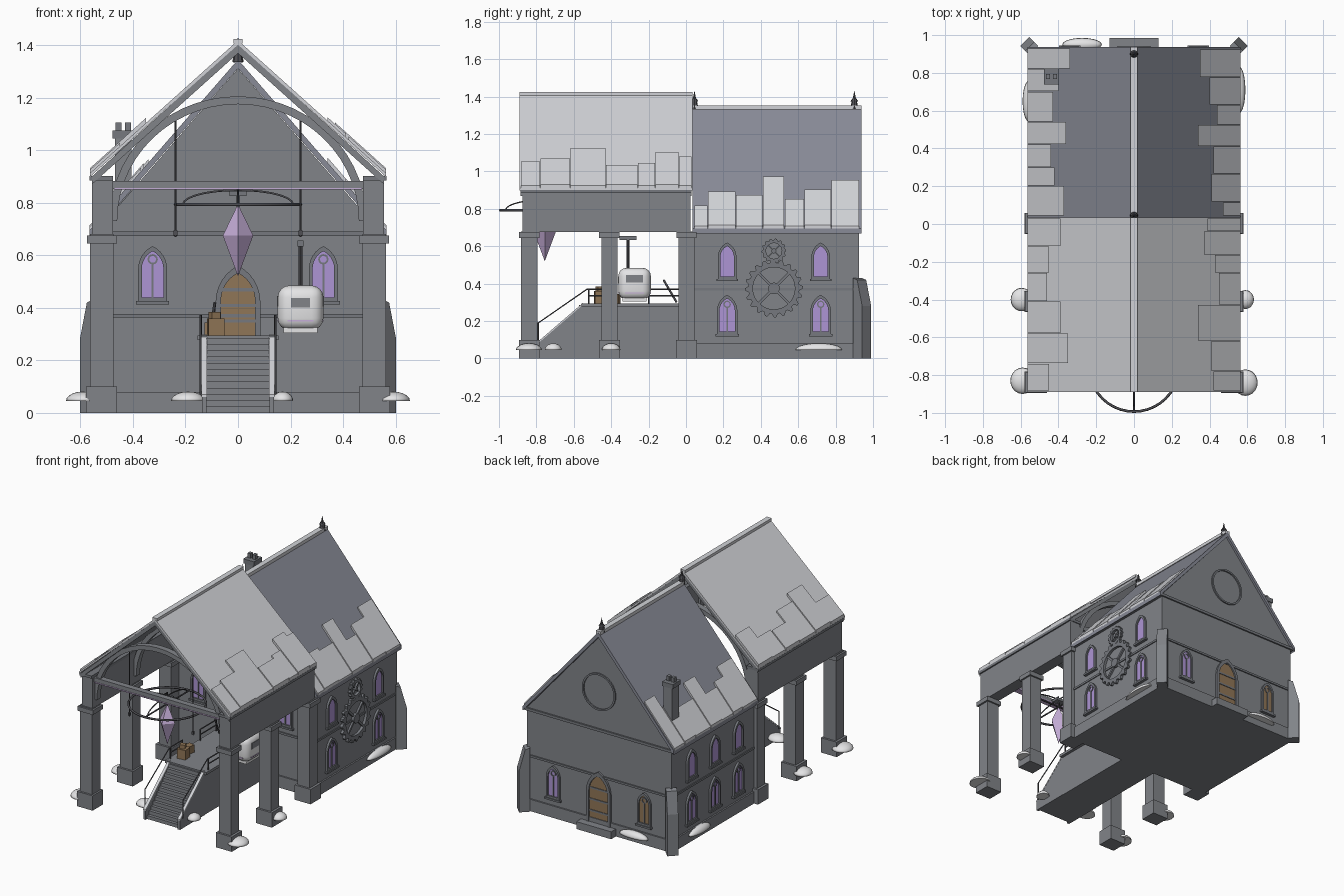
import bpy, bmesh
from math import pi, sin, cos, atan2
from mathutils import Vector

if "Cube" in bpy.data.objects:
    bpy.data.objects.remove(bpy.data.objects["Cube"])


def material(name, r, g, b):
    m = bpy.data.materials.new(name)
    m.use_nodes = True
    m.diffuse_color = (r, g, b, 1)
    m.node_tree.nodes["Principled BSDF"].inputs["Base Color"].default_value = (r, g, b, 1)
    return m


STONE = material("grey stone", .22, .23, .25)
TRIM = material("dark stone trim", .18, .19, .21)
SLATE = material("slate", .25, .26, .31)
FROST = material("frosted roof", .64, .65, .68)
SNOW = material("snow white", .78, .78, .79)
GLASS = material("purple glass", .42, .30, .66)
CRYSTAL = material("pale crystal", .56, .42, .68)
WOOD = material("brown wood", .28, .18, .095)
METAL = material("dark metal", .08, .08, .09)


def finish(name, bm, mat, loc=(0, 0, 0), rot=0, smooth=False):
    bmesh.ops.recalc_face_normals(bm, faces=bm.faces)
    for f in bm.faces:
        f.smooth = smooth
    me = bpy.data.meshes.new(name)
    bm.to_mesh(me)
    bm.free()
    me.materials.append(mat)
    ob = bpy.data.objects.new(name, me)
    ob.location, ob.rotation_euler.z = loc, rot
    bpy.context.collection.objects.link(ob)
    return ob


def box(name, c, s, mat, rot=0):
    bm = bmesh.new()
    bmesh.ops.create_cube(bm, size=1)
    bmesh.ops.scale(bm, vec=s, verts=bm.verts)
    return finish(name, bm, mat, c, rot)


def extrude(bm, depth):
    out = bmesh.ops.extrude_face_region(bm, geom=bm.faces[:])
    moved = [v for v in out["geom"] if isinstance(v, bmesh.types.BMVert)]
    bmesh.ops.translate(bm, vec=(0, -depth, 0), verts=moved)


def prism(name, pts, depth, mat, loc=(0, 0, 0), rot=0):
    """Outline in x and z, pushed out toward local -y."""
    bm = bmesh.new()
    bm.faces.new([bm.verts.new((x, 0, z)) for x, z in pts])
    extrude(bm, depth)
    return finish(name, bm, mat, loc, rot)


def ring(name, outer, inner, depth, mat, loc, rot=0):
    bm = bmesh.new()
    a, b = [[bm.verts.new((x, 0, z)) for x, z in p] for p in (outer, inner)]
    for i in range(len(a)):
        bm.faces.new((a[i - 1], a[i], b[i], b[i - 1]))
    extrude(bm, depth)
    return finish(name, bm, mat, loc, rot)


def cone(name, c, r1, r2, h, mat, n=8, rot=0):
    bm = bmesh.new()
    bmesh.ops.create_cone(bm, cap_ends=True, segments=n, radius1=r1, radius2=r2, depth=h)
    return finish(name, bm, mat, c, rot)


def tube(name, pts, r, mat, cyclic=False):
    cu = bpy.data.curves.new(name, "CURVE")
    cu.dimensions, cu.bevel_depth, cu.bevel_resolution, cu.use_fill_caps = "3D", r, 1, True
    sp = cu.splines.new("POLY")
    sp.points.add(len(pts) - 1)
    for p, co in zip(sp.points, pts):
        p.co = (*co, 1)
    sp.use_cyclic_u = cyclic
    cu.materials.append(mat)
    bpy.context.collection.objects.link(bpy.data.objects.new(name, cu))


def circle(r, n=32):
    return [(r * cos(2 * pi * i / n), r * sin(2 * pi * i / n)) for i in range(n)]


def lancet(w, h, z0=0):
    """Pointed arch outline of half width w and top h."""
    rise = min(1.6 * w, h - z0)
    c = (rise * rise - w * w) / (2 * w)
    end = atan2(rise, c)
    half = [(-c + (w + c) * cos(end * i / 6), h - rise + (w + c) * sin(end * i / 6)) for i in range(7)]
    return [(w, z0)] + half + [(-x, z) for x, z in half[-2::-1]] + [(-w, z0)]


def opening(name, loc, rot, w, h, mat, tracery=False, door=False):
    t = .02 if door else .014
    inner = lancet(w - t, h - 1.4 * t, 0 if door else t)
    ring(name + "_frame", lancet(w, h), inner, .014, TRIM, loc, rot)
    prism(name + "_panel", inner, .005, mat, loc, rot)
    if tracery:
        prism(name + "_mullion", [(-.004, .01), (.004, .01), (.004, h * .68), (-.004, h * .68)], .01, TRIM, loc, rot)
        ring(name + "_rose", circle(.02, 12), circle(.013, 12), .01, TRIM,
             (loc[0], loc[1], loc[2] + h * .76), rot)
    if door:
        for k in (.2, .42, .64):
            prism(name + "_strap", [(-w + t, h * k), (w - t, h * k), (w - t, h * k + .012), (-w + t, h * k + .012)],
                  .009, TRIM, loc, rot)
    else:
        prism(name + "_sill", [(-w - .008, -.012), (w + .008, -.012), (w + .008, 0), (-w - .008, 0)], .02, TRIM, loc, rot)


def gable(name, half, eave, ridge, t, y0, y1, mat):
    pts = [(-half, eave), (0, ridge), (half, eave), (half, eave - t), (0, ridge - t * 1.2), (-half, eave - t)]
    prism(name, pts, y1 - y0, mat, (0, y1, 0))


# Hall body, plinth, string courses and roof
prism("hall_walls", [(-.54, 0), (.54, 0), (.54, .69), (0, 1.31), (-.54, .69)], .88, STONE, (0, .925, 0))
box("plinth", (0, .485, .04), (1.1, .9, .08), STONE)
box("string_course", (0, .485, .37), (1.092, .896, .014), TRIM)
box("eave_course", (0, .485, .682), (1.115, .9, .018), TRIM)
gable("hall_roof", .565, .695, 1.345, .028, .035, .938, SLATE)
box("hall_ridge", (0, .487, 1.342), (.036, .9, .022), FROST)
ring("back_rose", circle(.125), circle(.113), .014, TRIM, (0, .92, .94), pi)

# Porch roof, side beams and ridge
gable("porch_roof_frame", .556, .9, 1.405, .03, -.885, .03, STONE)
gable("porch_roof_cover", .564, .912, 1.418, .014, -.89, .035, FROST)
box("porch_ridge", (0, -.427, 1.415), (.036, .925, .018), FROST)

# Snow-covered slabs along the eaves: (end along roof, inner edge across roof)
PORCH = {1: [(-.78, .42), (-.62, .41), (-.43, .34), (-.26, .45), (-.165, .43), (-.04, .37), (.03, .39)],
         -1: [(-.74, .45), (-.58, .35), (-.41, .39), (-.26, .46), (-.12, .45), (.03, .39)]}
HALL = {1: [(.115, .47), (.265, .41), (.41, .42), (.525, .34), (.63, .44), (.775, .40), (.925, .35)],
        -1: [(.2, .37), (.3, .42), (.42, .44), (.54, .36), (.7, .43), (.82, .40), (.93, .34)]}
for rows, start, half, eave, ridge in ((PORCH, -.885, .564, .912, 1.418), (HALL, .042, .565, .695, 1.345)):
    for s, row in rows.items():
        y = start
        for i, (end, xi) in enumerate(row):
            up = .013 + .006 * (i % 2)
            zi = ridge - (ridge - eave) * xi / half
            prism("eave_slab", [(s * half, eave - .004), (s * xi, zi - .004), (s * xi, zi + up), (s * half, eave + up)],
                  end - y - .003, FROST, (0, end, 0))
            y = end

# Columns, beams and corner buttresses
for s in (-1, 1):
    for y in (-.838, -.41, .003):
        box("column_shaft", (s * .518, y, .34), (.09, .086, .68), STONE)
        box("column_base", (s * .52, y, .05), (.118, .112, .1), STONE)
        box("column_capital", (s * .518, y, .66), (.114, .108, .03), STONE)
    box("side_beam", (s * .515, -.425, .785), (.08, .9, .215), STONE)
    box("beam_cornice", (s * .52, -.427, .893), (.09, .915, .018), TRIM)
    wedge = [(0, 0), (.068, 0), (.068, .28), (.03, .42), (0, .43)]
    d = Vector((s, 1, 0)).normalized()
    side = Vector((-d.y, d.x, 0))
    prism("corner_buttress", wedge, .068, STONE, Vector((s * .53, .918, 0)) + side * .034, atan2(d.y, d.x))

# Arched trusses and front tie beam
arc = [(cos(pi * i / 28), sin(pi * i / 28)) for i in range(29)]
for y in (-.81, -.39, .02):
    prism("arch_truss", [(.49 * x, .73 + .475 * z) for x, z in arc] + [(.46 * x, .73 + .445 * z) for x, z in arc[::-1]],
          .04, STONE, (0, y, 0))
box("tie_beam", (0, -.84, .868), (.96, .04, .03), STONE)
box("tie_beam_strip", (0, -.84, .853), (.94, .046, .007), CRYSTAL)

# Doors and windows
opening("front_door", (0, .045, .29), 0, .085, .27, WOOD, door=True)
opening("back_door", (0, .925, .05), pi, .09, .35, WOOD, door=True)
for s in (-1, 1):
    opening("front_window", (s * .325, .045, .425), 0, .055, .21, GLASS, tracery=True)
    opening("back_window", (s * .34, .925, .13), pi, .05, .22, GLASS if s > 0 else WOOD, tracery=True)
    for y in ((.22, .72) if s > 0 else (.22, .47, .72)):
        opening("upper_window", (s * .54, y, .425), s * pi / 2, .05, .195, GLASS)
        opening("lower_window", (s * .54, y, .13), s * pi / 2, .055, .21, GLASS, tracery=True)
box("back_step", (0, .955, .025), (.26, .06, .05), STONE)


# Wall gears
def gear(name, loc, r, teeth, hole):
    n = teeth * 4
    outer = [((r if i % 4 < 2 else r * .88) * cos(2 * pi * i / n), (r if i % 4 < 2 else r * .88) * sin(2 * pi * i / n))
             for i in range(n)]
    ring(name, outer, circle(hole, n), .018, TRIM, loc, pi / 2)
    prism(name + "_hub", circle(r * .2, 16), .02, TRIM, loc, pi / 2)
    for a in (pi / 4, 3 * pi / 4):
        c, k = Vector((cos(a), sin(a))) * hole * 1.05, Vector((-sin(a), cos(a))) * r * .045
        prism(name + "_spoke", [c + k, c - k, -c - k, -c + k], .012, TRIM, loc, pi / 2)


gear("large_gear", (.54, .47, .375), .155, 20, .112)
gear("small_gear", (.54, .47, .575), .066, 14, .042)

# Landing, stairs and railings
box("landing", (0, -.255, .14), (.27, .6, .28), STONE)
box("landing_slab", (0, -.255, .286), (.31, .61, .018), STONE)
N = 12
steps = [(-.55, 0), (-.8, 0)]
for i in range(N):
    steps += [(-.8 + .25 * i / N, .285 * (i + 1) / N), (-.8 + .25 * (i + 1) / N, .285 * (i + 1) / N)]
prism("stair_steps", steps, .24, STONE, (-.12, 0, 0), pi / 2)
for s in (-1, 1):
    prism("stair_side", [(-.815, 0), (-.815, .06), (-.55, .288), (-.55, 0)], .018, STONE, (s * .128 - .009, 0, 0), pi / 2)
    prism("stair_coping", [(-.815, .06), (-.55, .288), (-.55, .298), (-.815, .07)], .02, FROST, (s * .128 - .01, 0, 0), pi / 2)
    x = s * .142
    tube("stair_handrail", [(x, -.79, .07), (x, -.79, .19), (x, -.53, .37), (x, -.39, .37)], .004, METAL)
    for y0, y1 in ((-.52, -.39), (-.2, -.03)):
        for z in (.335, .37):
            tube("landing_rail", [(x, y0, z), (x, y1, z)], .004, METAL)
        for y in (y0, y1):
            tube("rail_post", [(x, y, .29), (x, y, .372)], .005, METAL)

# Crates and lever
box("large_crate", (-.085, -.46, .327), (.06, .06, .065), WOOD, .1)
box("small_crate", (-.1, -.38, .32), (.045, .05, .05), WOOD, -.2)
box("top_crate", (-.09, -.46, .372), (.035, .035, .025), WOOD, .4)
tube("lever", [(-.105, -.05, .3), (-.088, -.12, .42)], .006, METAL)

# Hanging cabin
cabin = box("cabin", (.238, -.275, .4), (.174, .174, .17), SNOW)
bev = cabin.modifiers.new("rounding", "BEVEL")
bev.width, bev.segments = .045, 4
for p in cabin.data.polygons:
    p.use_smooth = True
box("cabin_skirt", (.238, -.275, .315), (.13, .13, .02), SNOW)
box("cabin_stripe", (.238, -.275, .35), (.1, .1755, .006), CRYSTAL)
box("cabin_stripe_side", (.238, -.275, .35), (.1755, .1, .006), CRYSTAL)
box("cabin_window_front", (.238, -.275, .42), (.074, .178, .036), STONE)
box("cabin_window_side", (.238, -.275, .425), (.178, .09, .04), STONE)
cone("cabin_pole", (.238, -.31, .56), .007, .007, .18, METAL)
box("cabin_bracket", (.238, -.31, .645), (.024, .09, .022), TRIM)

# Ring chandelier with crystal
CY = -.755
tube("chandelier_ring", [(.238 * x, CY + .238 * y, .793) for x, y in circle(1, 40)], .007, METAL, True)
for dx, dy in ((1, 0), (0, 1)):
    tube("ring_spoke", [(.24 * dx, CY + .24 * dy, .793), (-.24 * dx, CY - .24 * dy, .793)], .005, METAL)
    tube("ring_bow", [(dx * .21 * x, CY + dy * .21 * x, .793 + .055 * z) for x, z in arc[::2]], .004, METAL)
box("ring_hub", (0, CY, .835), (.066, .05, .018), TRIM)
tube("hub_stem", [(0, CY, .78), (0, CY, .868), (0, -.83, .868)], .005, METAL)
for s in (-1, 1):
    tube("hanging_rod", [(s * .238, -.82, .67), (s * .238, -.82, 1.125)], .004, METAL)
    box("rod_weight", (s * .238, -.82, .685), (.014, .014, .02), METAL)
cone("crystal_top", (0, CY, .735), .058, 0, .12, CRYSTAL, 4)
cone("crystal_bottom", (0, CY, .5975), 0, .058, .155, CRYSTAL, 4)

# Chimney and ridge finials
box("chimney", (-.437, .78, .88), (.062, .075, .33), STONE)
box("chimney_cap", (-.437, .78, 1.06), (.08, .085, .03), TRIM)
for dx in (-.018, .018):
    box("chimney_pot", (-.437 + dx, .78, 1.088), (.022, .026, .036), TRIM)
for y in (.045, .9):
    cone("finial_base", (0, y, 1.355), .022, .014, .04, METAL)
    cone("finial_collar", (0, y, 1.382), .02, .012, .014, METAL)
    cone("finial_spike", (0, y, 1.405), .011, 0, .055, METAL)

# Snow drifts on the ground
DRIFTS = [(.59, -.84, .065, .07), (-.59, -.83, .065, .07), (.59, -.4, .045, .05), (-.595, -.4, .058, .062),
          (-.19, -.71, .065, .055), (.17, -.71, .04, .045), (.555, .71, .035, .125), (-.555, .65, .035, .11),
          (-.275, .95, .105, .035)]
for x, y, rx, ry in DRIFTS:
    bm = bmesh.new()
    bmesh.ops.create_uvsphere(bm, u_segments=20, v_segments=10, radius=1)
    for v in bm.verts:
        v.co = (v.co.x * rx, v.co.y * ry, max(v.co.z, 0) * .036)
    bmesh.ops.remove_doubles(bm, verts=bm.verts, dist=.0001)
    finish("snow_drift", bm, SNOW, (x, y, .045), smooth=True)
